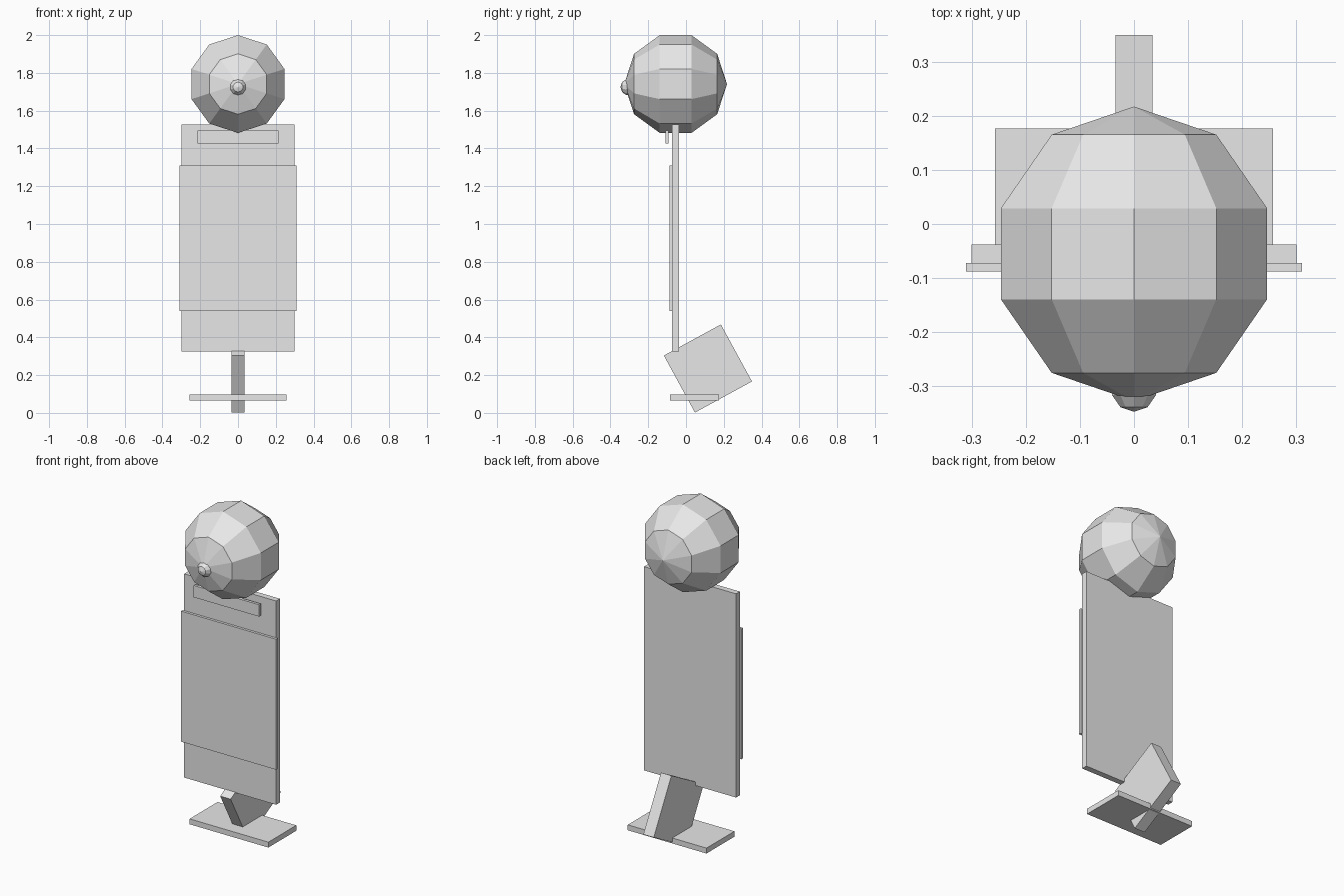
import bpy, bmesh, math
from mathutils import Matrix, Vector

if "Cube" in bpy.data.objects:
    bpy.data.objects.remove(bpy.data.objects["Cube"])

grey = bpy.data.materials.new("light_grey")
grey.diffuse_color = (0.8, 0.8, 0.8, 1)
grey.use_nodes = True
grey.node_tree.nodes["Principled BSDF"].inputs["Base Color"].default_value = grey.diffuse_color


def finish(bm, name):
    bmesh.ops.recalc_face_normals(bm, faces=bm.faces)
    mesh = bpy.data.meshes.new(name)
    bm.to_mesh(mesh)
    bm.free()
    mesh.materials.append(grey)
    obj = bpy.data.objects.new(name, mesh)
    bpy.context.collection.objects.link(obj)
    return obj


def box(name, lo, hi, tilt=0.0):
    """Box between two corners, tilted about its own x axis."""
    lo, hi = Vector(lo), Vector(hi)
    bm = bmesh.new()
    bmesh.ops.create_cube(bm, size=1, matrix=Matrix.Diagonal((*(hi - lo), 1)))
    obj = finish(bm, name)
    obj.location = (lo + hi) / 2
    obj.rotation_euler.x = math.radians(tilt)
    return obj


def ball(name, y, z, radius, segments=10, rings=5):
    """Faceted sphere with poles along y and a vertex column at the top."""
    bm = bmesh.new()
    poles = [bm.verts.new((0, s * radius, 0)) for s in (-1, 1)]
    loops = []
    for i in range(1, rings):
        a = math.pi * i / rings
        r = radius * math.sin(a)
        loops.append([bm.verts.new((r * math.sin(math.tau * j / segments),
                                    -radius * math.cos(a),
                                    r * math.cos(math.tau * j / segments)))
                      for j in range(segments)])
    for j in range(segments):
        k = (j + 1) % segments
        bm.faces.new((poles[0], loops[0][j], loops[0][k]))
        bm.faces.new((poles[1], loops[-1][k], loops[-1][j]))
        for a, b in zip(loops, loops[1:]):
            bm.faces.new((a[j], b[j], b[k], a[k]))
    obj = finish(bm, name)
    obj.location = (0, y, z)
    return obj


# Head and nose
ball("head", -0.055, 1.741, 0.272)
ball("nose", -0.302, 1.725, 0.045)

# Flat body with front panel and collar strip
box("body", (-0.30, -0.073, 0.325), (0.30, -0.038, 1.527))
box("front_panel", (-0.31, -0.088, 0.54), (0.31, -0.072, 1.31))
box("collar", (-0.214, -0.108, 1.425), (0.214, -0.092, 1.495))

# Tilted square leg and flat foot
box("leg", (-0.034, -0.056, 0.063), (0.034, 0.288, 0.407), tilt=28.6)
box("foot", (-0.257, -0.084, 0.065), (0.257, 0.176, 0.097))
